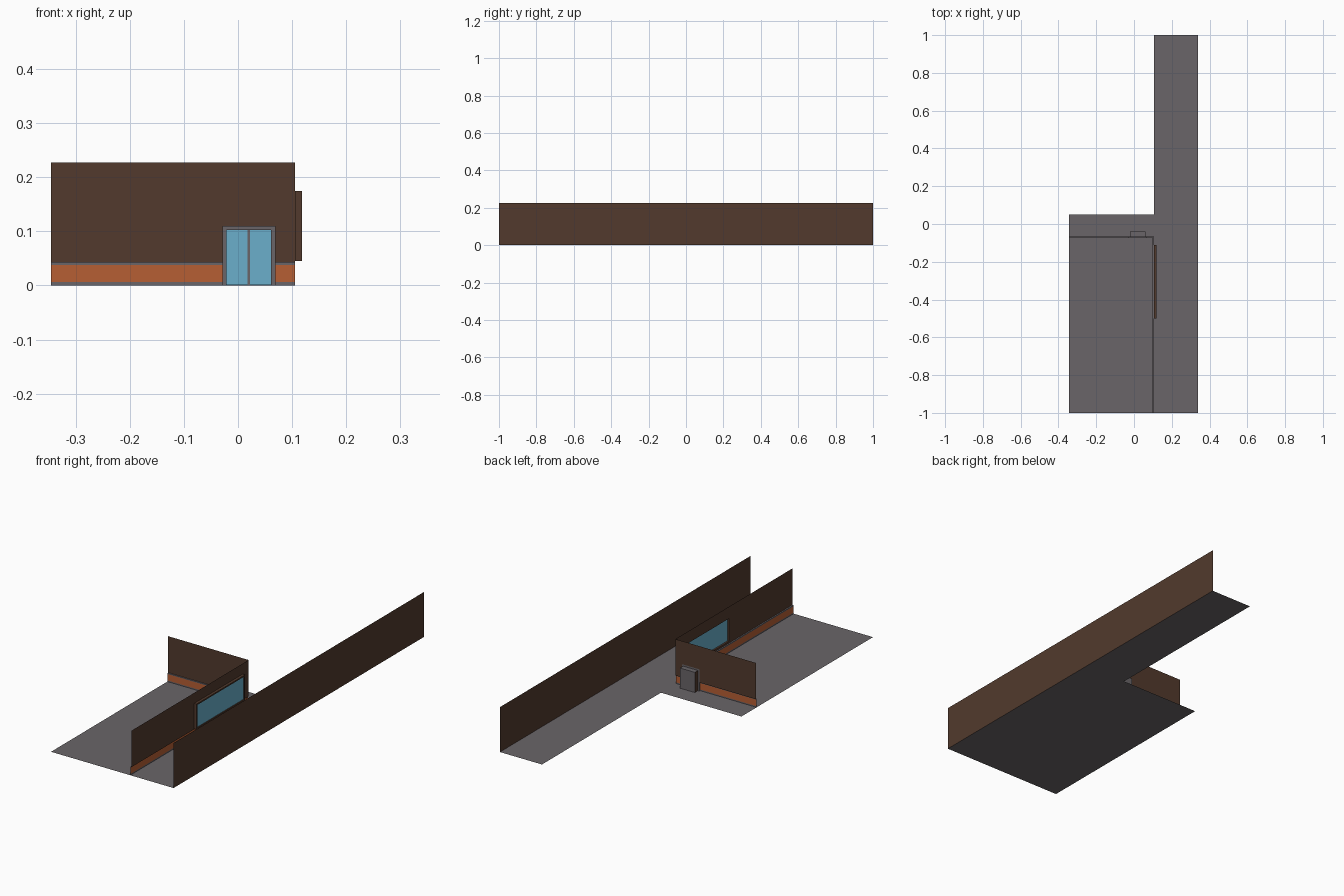
import bpy

if "Cube" in bpy.data.objects:
    bpy.data.objects.remove(bpy.data.objects["Cube"])

def material(name, rgb):
    m = bpy.data.materials.new(name)
    m.diffuse_color = (*rgb, 1)
    m.use_nodes = True
    m.node_tree.nodes["Principled BSDF"].inputs["Base Color"].default_value = m.diffuse_color
    return m

BROWN = material("brown_wall", (0.085, 0.042, 0.026))
GREY = material("warm_grey", (0.143, 0.13, 0.14))
ORANGE = material("burnt_orange", (0.47, 0.112, 0.034))
BLUE = material("glass_blue", (0.145, 0.43, 0.60))

def mesh(name, mat, verts, faces):
    me = bpy.data.meshes.new(name)
    me.from_pydata(verts, [], faces)
    me.materials.append(mat)
    ob = bpy.data.objects.new(name, me)
    bpy.context.collection.objects.link(ob)
    return ob

def sheets(name, mat, axis, pos, rects, flip=False):
    """Flat rectangles (u0, u1, v0, v1) lying across one axis at pos."""
    verts, faces = [], []
    for u0, u1, v0, v1 in rects:
        n = len(verts)
        for u, v in ((u0, v0), (u1, v0), (u1, v1), (u0, v1)):
            p = [u, v]
            p.insert(axis, pos)
            verts.append(p)
        f = [n, n + 1, n + 2, n + 3]
        faces.append(f[::-1] if flip else f)
    return mesh(name, mat, verts, faces)

def box(name, mat, x0, x1, y0, y1, z0, z1):
    verts = [(x, y, z) for x in (x0, x1) for y in (y0, y1) for z in (z0, z1)]
    faces = [(0, 1, 3, 2), (4, 6, 7, 5), (0, 4, 5, 1),
             (2, 3, 7, 6), (0, 2, 6, 4), (1, 5, 7, 3)]
    return mesh(name, mat, verts, faces)

L, C, R = -0.345, 0.105, 0.34      # left edge, corner wall, right wall
H, BAND = 0.227, 0.043             # wall height, skirting height
YB, YS, XS = -0.065, -0.071, 0.098  # back wall, skirting planes
D0, D1, DH = -0.029, 0.069, 0.11   # door casing
W0, W1, WZ0, WZ1 = -0.5, -0.112, 0.045, 0.174  # window

# Floor in an L shape
sheets("floor", GREY, 2, 0, [(L, C, -1, 0.05), (C, R, -1, 1)])

# Long outer wall
sheets("outer_wall", BROWN, 0, R, [(-1, 1, 0, H)], flip=True)

# Back wall around the door, side wall around the window
sheets("back_wall", BROWN, 1, YB,
       [(L, D0, BAND, H), (D0, D1, DH, H), (D1, C, BAND, H)])
sheets("side_wall", BROWN, 0, C,
       [(-1, W0, BAND, H), (W0, W1, BAND, WZ0), (W0, W1, WZ1, H),
        (W1, YB, BAND, H)], flip=True)

# Skirting: grey base, orange band, grey cap
for part, mat, z0, z1 in (("base", GREY, 0, 0.006), ("band", ORANGE, 0.006, 0.038),
                          ("cap", GREY, 0.038, BAND)):
    sheets("back_skirting_" + part, mat, 1, YS, [(L, D0, z0, z1), (D1, C, z0, z1)])
    sheets("side_skirting_" + part, mat, 0, XS, [(-1, YS, z0, z1)], flip=True)
sheets("skirting_ledge", GREY, 2, BAND,
       [(L, D0, YS, YB), (D1, C, YS, YB), (XS, C, -1, YS)])

# Door casing
F = 0.008
box("door_casing_left", GREY, D0, D0 + F, -0.075, YB, 0, DH)
box("door_casing_right", GREY, D1 - F, D1, -0.075, YB, 0, DH)
box("door_casing_top", GREY, D0 + F, D1 - F, -0.075, YB, DH - F, DH)

# Door recess and glass leaves
YD = -0.04
for side, x in (("left", D0 + F), ("right", D1 - F)):
    sheets("door_reveal_" + side, BROWN, 0, x, [(YB, YD, 0, DH - F)])
sheets("door_reveal_top", GREY, 2, DH - F, [(D0 + F, D1 - F, YB, YD)])
sheets("door_back", GREY, 1, YD, [(D0 + F, D1 - F, 0, DH - F)], flip=True)
mid = (D0 + D1) / 2
sheets("door_glass", BLUE, 1, YD - 0.004,
       [(D0 + F, mid - 0.002, 0.001, DH - F), (mid + 0.002, D1 - F, 0.001, DH - F)])
box("door_mullion", GREY, mid - 0.002, mid + 0.002, YD - 0.006, YD, 0, DH - F)

# Window bay: projecting brown frame with a glass pane
XW, T = 0.118, 0.007
box("window_frame_front", BROWN, C, XW, W0, W0 + T, WZ0, WZ1)
box("window_frame_rear", BROWN, C, XW, W1 - T, W1, WZ0, WZ1)
box("window_frame_bottom", BROWN, C, XW, W0 + T, W1 - T, WZ0, WZ0 + T)
box("window_frame_top", BROWN, C, XW, W0 + T, W1 - T, WZ1 - T, WZ1)
sheets("window_glass", BLUE, 0, 0.114, [(W0 + T, W1 - T, WZ0 + T, WZ1 - T)])
